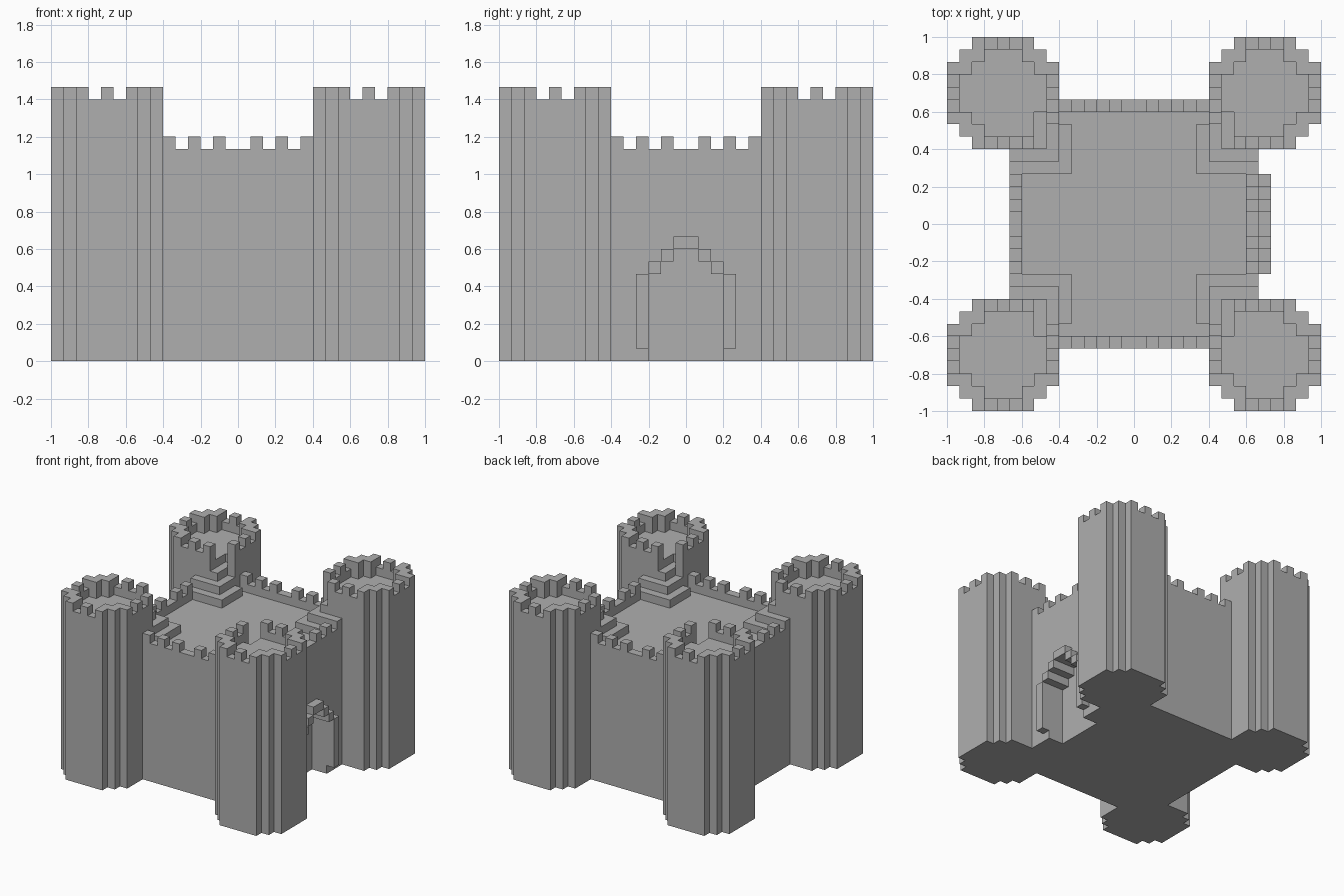
import bpy
import bmesh

old = bpy.data.objects.get("Cube")
if old:
    bpy.data.objects.remove(old, do_unlink=True)

U = 1 / 15  # edge length of one building block

stone = bpy.data.materials.new("grey stone")
stone.use_nodes = True
grey = (0.43, 0.43, 0.43, 1)
stone.diffuse_color = grey
stone.node_tree.nodes["Principled BSDF"].inputs["Base Color"].default_value = grey


def mirrored(k):
    """Block index on the opposite side of the centre line."""
    return -1 - k


def away(k):
    """Block distance from the centre line, same on both sides."""
    return k if k >= 0 else mirrored(k)


def build(name, columns):
    """Make a shell from columns {(i, j): (bottom, top)}, skipping shared walls."""
    bm = bmesh.new()

    def quad(*points):
        bm.faces.new([bm.verts.new((x * U, y * U, z * U)) for x, y, z in points])

    for (i, j), (lo, hi) in columns.items():
        ring = [(i, j), (i + 1, j), (i + 1, j + 1), (i, j + 1)]
        quad(*[(x, y, hi) for x, y in ring])
        quad(*[(x, y, lo) for x, y in reversed(ring)])
        sides = [(i, j - 1), (i + 1, j), (i, j + 1), (i - 1, j)]
        for k, other in enumerate(sides):
            a, b = ring[k], ring[(k + 1) % 4]
            if other in columns:
                nlo, nhi = columns[other]
                spans = [(lo, min(hi, nlo)), (max(lo, nhi), hi)]
            else:
                spans = [(lo, hi)]
            for s, t in spans:
                if t > s:
                    quad((*a, s), (*b, s), (*b, t), (*a, t))
    bmesh.ops.remove_doubles(bm, verts=bm.verts, dist=U / 100)
    mesh = bpy.data.meshes.new(name)
    bm.to_mesh(mesh)
    bm.free()
    mesh.materials.append(stone)
    obj = bpy.data.objects.new(name, mesh)
    bpy.context.collection.objects.link(obj)
    return obj


# Keep: flat roof, crenellated parapet and a stepped door recess on the +x side
ROOF, HALF = 16, 10
keep = {}
for i in range(-HALF, HALF):
    for j in range(-HALF, HALF):
        ai, aj = away(i), away(j)
        top, bottom = ROOF, 0
        if max(ai, aj) == HALF - 1:
            along = min(ai, aj)
            top = ROOF + 1 + along % 2
        if i >= 8 and aj < 3:
            bottom = 9 - aj
        keep[i, j] = (bottom, top)
build("keep", keep)

# Door arch: projecting blocks framing the recess
arch = {}
for j in range(-4, 4):
    a = away(j)
    arch[HALF, j] = (1, 7) if a == 3 else (9 - a, 10 - a)
build("door_arch", arch)


# Corner tower: stepped round plan with a crenellated rim
def in_disc(x, y, radius):
    x, y = abs(x), abs(y)
    return max(x, y) <= radius and x + y <= radius * 2 - 2


FLOOR, MID = 20, 10
tower = {}
for x in range(-4, 5):
    for y in range(-4, 5):
        if not in_disc(x, y, 4):
            continue
        top = FLOOR
        if not in_disc(x, y, 3) or (abs(x) + abs(y) > 4):
            top = FLOOR + (1 if min(abs(x), abs(y)) == 1 else 2)
        tower[MID + x, MID + y] = (0, top)

# Gap in the rim where the stairs arrive
for i, j, top in ((7, 7, 19), (7, 8, 19), (8, 7, 20)):
    tower[i, j] = (0, top)

# Corner stairs: square slabs shifted diagonally towards the tower
stairs = {}
for step in range(3):
    for i in range(5 + step, 9 + step):
        for j in range(4 + step, 8 + step):
            if (i, j) not in tower:
                stairs[i, j] = (ROOF, ROOF + 1 + step)

# Repeat tower and stairs at all four corners
for front in (False, True):
    for right in (False, True):
        corner = ("front" if front else "back") + ("_right" if right else "_left")
        for part, cells in (("tower", tower), ("stairs", stairs)):
            placed = {}
            for (i, j), span in cells.items():
                key = (mirrored(i) if right else i, mirrored(j) if front else j)
                placed[key] = span
            build(corner + "_" + part, placed)
